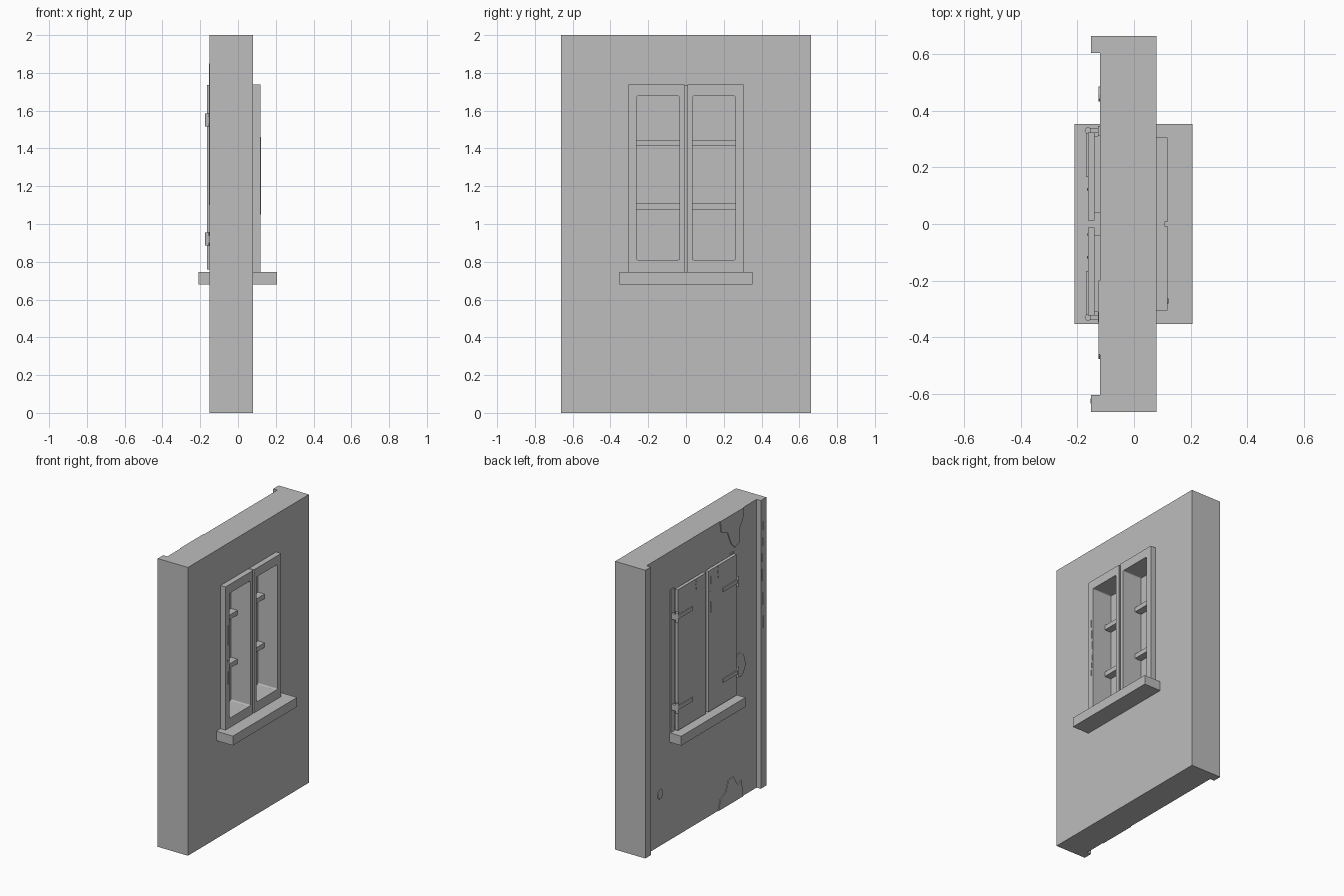
import bpy, bmesh, math, random
from mathutils import Vector

random.seed(4)
if "Cube" in bpy.data.objects:
    bpy.data.objects.remove(bpy.data.objects["Cube"], do_unlink=True)

grey = bpy.data.materials.new("plain grey")
grey.use_nodes = True
grey.diffuse_color = (0.51, 0.51, 0.51, 1)
grey.node_tree.nodes["Principled BSDF"].inputs["Base Color"].default_value = (0.51, 0.51, 0.51, 1)


def finish(name, bm):
    bmesh.ops.recalc_face_normals(bm, faces=bm.faces)
    mesh = bpy.data.meshes.new(name)
    bm.to_mesh(mesh)
    bm.free()
    mesh.materials.append(grey)
    ob = bpy.data.objects.new(name, mesh)
    bpy.context.collection.objects.link(ob)
    return ob


def box(name, x, y, z, round_x=0):
    """Box from (low, high) ranges, optionally rounding the edges along x."""
    bm = bmesh.new()
    bmesh.ops.create_cube(bm, size=1)
    for v in bm.verts:
        v.co = Vector(sum(r) / 2 + c * (max(r) - min(r)) for c, r in zip(v.co, (x, y, z)))
    if round_x:
        edges = [e for e in bm.edges if abs(e.verts[0].co.x - e.verts[1].co.x) > 1e-5]
        bmesh.ops.bevel(bm, geom=edges, offset=round_x, segments=3, affect='EDGES', profile=0.5)
    return finish(name, bm)


def plate(name, x, outline):
    """Thin plate between two x values with a (y, z) outline."""
    bm = bmesh.new()
    face = bm.faces.new([bm.verts.new((x[0], y, z)) for y, z in outline])
    new = bmesh.ops.extrude_face_region(bm, geom=[face])["geom"]
    for v in new:
        if isinstance(v, bmesh.types.BMVert):
            v.co.x = x[1]
    return finish(name, bm)


def sliver(name, x, y, z0, z1, width):
    """Long pointed split in the surface."""
    mid = z0 + (z1 - z0) * 0.6
    return plate(name, x, [(y, z0), (y + width, mid), (y, z1), (y - width * 0.2, mid)])


def rod(name, x, y, z, radius, height):
    bm = bmesh.new()
    bmesh.ops.create_cone(bm, cap_ends=True, segments=12, radius1=radius, radius2=radius, depth=height)
    bmesh.ops.translate(bm, vec=(x, y, z), verts=bm.verts)
    ob = finish(name, bm)
    bpy.context.view_layer.objects.active = ob
    ob.select_set(True)
    bpy.ops.object.shade_smooth_by_angle(angle=math.radians(40))
    ob.select_set(False)


def cut(target, cutter):
    mod = target.modifiers.new("opening", 'BOOLEAN')
    mod.operation = 'DIFFERENCE'
    mod.solver = 'EXACT'
    mod.object = cutter
    bpy.context.view_layer.objects.active = target
    bpy.ops.object.modifier_apply(modifier=mod.name)


# wall with edge pilasters, sill, and the strip behind the sash gap
wall = box("wall", (-0.12, 0.08), (-0.663, 0.663), (0, 2))
box("window_sill", (-0.21, 0.207), (-0.352, 0.352), (0.68, 0.745))
box("sash_gap_strip", (0.08, 0.108), (-0.01, 0.01), (0.745, 1.735))

for side, s in (("left", 1), ("right", -1)):
    def span(a, b):
        return tuple(sorted((s * a, s * b)))

    box(side + "_pilaster", (-0.152, -0.12), span(0.603, 0.663), (0, 2))

    # window sash with its deep opening
    sash = box(side + "_sash", (0.08, 0.118), span(0.007, 0.305), (0.745, 1.738))
    cutter = box("opening_cutter", (-0.03, 0.2), span(0.034, 0.262), (0.81, 1.677), 0.008)
    cut(wall, cutter)
    cut(sash, cutter)
    bpy.data.objects.remove(cutter, do_unlink=True)
    for z in (1.092, 1.43):
        box(side + "_glazing_bar", (-0.03, 0.02), span(0.034, 0.262), (z - 0.016, z + 0.016))

    # shutter boards and backing
    box(side + "_shutter_backing", (-0.14, -0.12), span(0.04, 0.31), (0.77, 1.71))
    box(side + "_shutter", (-0.163, -0.14), span(0.013, 0.322), (0.76, 1.737))
    box(side + "_shutter_casing", (-0.127, -0.12), span(0.31, 0.345), (0.745, 1.737))

    # hinges
    for z in (0.92, 1.55):
        box(side + "_hinge_strap", (-0.17, -0.163), span(0.165, 0.33), (z - 0.013, z + 0.013))
        box(side + "_hinge_bracket", (-0.165, -0.12), span(0.322, 0.338), (z - 0.02, z + 0.02))
        rod(side + "_hinge_pin", -0.163, s * 0.33, z, 0.011, 0.07)

# splits in the timber
sliver("sash_split", (0.118, 0.121), -0.278, 1.46, 1.05, 0.015)
for y, z0, z1 in ((-0.04, 1.4, 1.72), (-0.12, 1.65, 1.73), (0.12, 1.66, 1.73)):
    sliver("shutter_split", (-0.163, -0.165), y, z0, z1, 0.007)
sliver("pilaster_split", (-0.152, -0.154), -0.63, 1.1, 1.85, 0.015)

# broken plaster patches
plate("top_plaster_patch", (-0.12, -0.125),
      [(-0.2, 2), (-0.21, 1.92), (-0.28, 1.89), (-0.32, 1.8), (-0.36, 1.76),
       (-0.41, 1.78), (-0.41, 1.87), (-0.46, 1.95), (-0.46, 2)])
plate("bottom_plaster_patch", (-0.12, -0.125),
      [(-0.18, 0), (-0.2, 0.07), (-0.26, 0.1), (-0.29, 0.17), (-0.34, 0.18),
       (-0.39, 0.1), (-0.43, 0.12), (-0.45, 0)])


def blob(name, y, z, ry, rz):
    pts = []
    for i in range(11):
        a = math.tau * i / 11
        k = random.uniform(0.75, 1)
        pts.append((y + k * ry * math.cos(a), z + k * rz * math.sin(a)))
    plate(name, (-0.12, -0.125), pts)


blob("middle_plaster_patch", -0.41, 0.93, 0.07, 0.1)
blob("small_plaster_patch", 0.46, 0.36, 0.03, 0.04)
